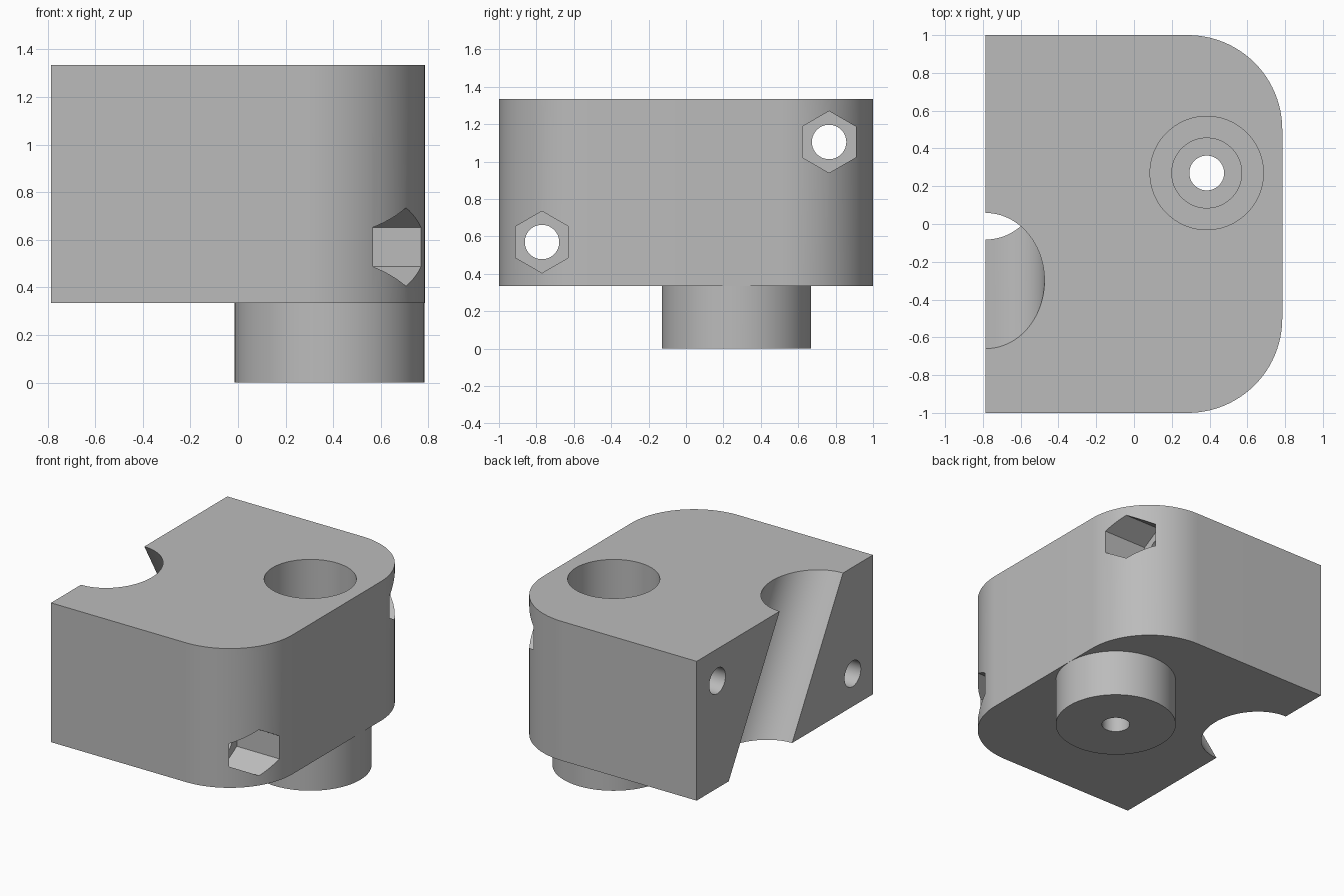
import bpy, bmesh
from math import radians, sin, cos, pi
from mathutils import Matrix, Vector

cube = bpy.data.objects.get("Cube")
if cube:
    bpy.data.objects.remove(cube, do_unlink=True)

HALF_X, HALF_Y, CORNER = 0.785, 1.0, 0.5
BASE, TOP = 0.335, 1.335
BOSS_X, BOSS_Y = 0.385, 0.27

grey = bpy.data.materials.new("plain grey")
grey.use_nodes = True
colour = (0.5, 0.5, 0.5, 1)
grey.diffuse_color = colour
grey.node_tree.nodes["Principled BSDF"].inputs["Base Color"].default_value = colour


def add_object(name, bm):
    bmesh.ops.recalc_face_normals(bm, faces=bm.faces)
    mesh = bpy.data.meshes.new(name)
    bm.to_mesh(mesh)
    bm.free()
    mesh.materials.append(grey)
    obj = bpy.data.objects.new(name, mesh)
    bpy.context.collection.objects.link(obj)
    return obj


def rod(name, start, end, radius, sides=96, spin=0):
    """Capped prism or cylinder between two points."""
    start, end = Vector(start), Vector(end)
    axis = end - start
    turn = Vector((0, 0, 1)).rotation_difference(axis).to_matrix().to_4x4()
    place = Matrix.Translation((start + end) / 2) @ turn @ Matrix.Rotation(spin, 4, "Z")
    bm = bmesh.new()
    bmesh.ops.create_cone(bm, cap_ends=True, segments=sides, radius1=radius,
                          radius2=radius, depth=axis.length, matrix=place)
    return add_object(name, bm)


def combine(target, tool, operation):
    mod = target.modifiers.new(tool.name, "BOOLEAN")
    mod.operation, mod.solver, mod.object = operation, "EXACT", tool
    bpy.context.view_layer.objects.active = target
    bpy.ops.object.modifier_apply(modifier=mod.name)
    bpy.data.objects.remove(tool, do_unlink=True)


# Block with two rounded vertical edges on the left side
outline = [(-HALF_X, HALF_Y), (-HALF_X, -HALF_Y)]
steps = 24
for side, first in ((-1, -pi / 2), (1, 0)):
    for i in range(steps + 1):
        a = first + i * pi / 2 / steps
        outline.append((HALF_X - CORNER + CORNER * cos(a),
                        side * (HALF_Y - CORNER) + CORNER * sin(a)))
bm = bmesh.new()
face = bm.faces.new([bm.verts.new((x, y, BASE)) for x, y in outline])
raised = bmesh.ops.extrude_face_region(bm, geom=[face])["geom"]
bmesh.ops.translate(bm, vec=(0, 0, TOP - BASE),
                    verts=[v for v in raised if isinstance(v, bmesh.types.BMVert)])
block = add_object("mount_block", bm)

# Round boss underneath
combine(block, rod("boss", (BOSS_X, BOSS_Y, 0), (BOSS_X, BOSS_Y, BASE + 0.1), 0.399), "UNION")

# Stepped bore from the top through the boss
for name, radius, floor in (("wide_bore", 0.30, BASE), ("head_bore", 0.185, 0.167),
                            ("screw_bore", 0.092, -0.1)):
    combine(block, rod(name, (BOSS_X, BOSS_Y, floor), (BOSS_X, BOSS_Y, TOP + 0.1), radius),
            "DIFFERENCE")

# Slanted half-round groove in the flat side
centre = Vector((-HALF_X, -0.012, (BASE + TOP) / 2))
reach = Vector((0, -sin(radians(30)), cos(radians(30)))) * 1.2
combine(block, rod("groove", centre - reach, centre + reach, 0.311), "DIFFERENCE")

# Cross holes with hexagonal nut pockets
for y, z in ((-0.77, 0.57), (0.765, 1.105)):
    combine(block, rod("cross_hole", (-1, y, z), (1, y, z), 0.092, 64), "DIFFERENCE")
    combine(block, rod("nut_pocket", (0.43, y, z), (1, y, z), 0.165, 6, radians(30)), "DIFFERENCE")

bpy.ops.object.select_all(action="DESELECT")
block.select_set(True)
bpy.context.view_layer.objects.active = block
bpy.ops.object.shade_smooth_by_angle(angle=radians(30))
